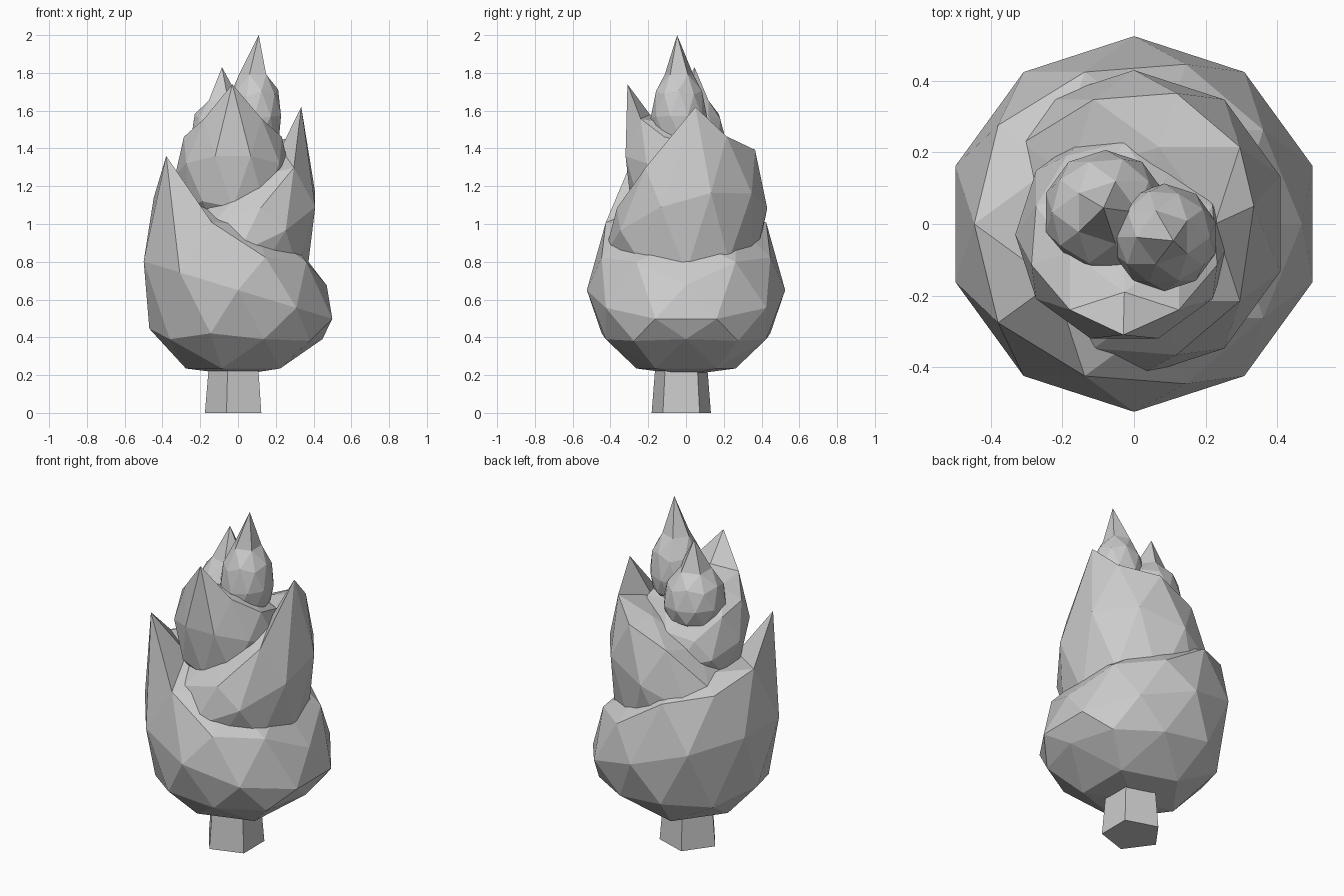
import bpy
import bmesh
from math import cos, sin, radians
from mathutils import Matrix, Vector

cube = bpy.data.objects.get("Cube")
if cube:
    bpy.data.objects.remove(cube, do_unlink=True)

grey = bpy.data.materials.new("plain grey")
grey.use_nodes = True
colour = (0.6, 0.6, 0.6, 1)
grey.diffuse_color = colour
grey.node_tree.nodes["Principled BSDF"].inputs["Base Color"].default_value = colour

# Height and tilt of each ring of a ball, from bottom pole to top pole
LEVELS = (-1, -0.851, -0.526, -0.447, 0, 0.447, 0.526, 0.851, 1)
SWEPT = ((0.2, 0), (0.235, 0), (0.39, 0), (0.41, 0.04), (0.65, 0.16),
         (0.89, 0.24), (0.95, 0.22), (1.03, 0.2), (1.06, 0))
BUD = ((0, 0), (0.03, 0), (0.12, 0), (0.14, 0), (0.28, 0.02),
       (0.47, 0.02), (0.51, 0.02), (0.66, 0), (1, 0))


def finish(name, bm):
    bmesh.ops.recalc_face_normals(bm, faces=bm.faces)
    mesh = bpy.data.meshes.new(name)
    bm.to_mesh(mesh)
    bm.free()
    mesh.materials.append(grey)
    obj = bpy.data.objects.new(name, mesh)
    bpy.context.collection.objects.link(obj)


def tuft(name, centre, radius, base, height, profile, turn, lean, peak, steep=1):
    """Low-poly ball whose rings tilt up towards lean, with one pulled point."""
    bm = bmesh.new()
    bmesh.ops.create_icosphere(bm, subdivisions=2, radius=1,
                               matrix=Matrix.Rotation(radians(turn), 4, "Z"))
    tip_xy = Vector(((peak[0] - centre[0]) / radius, (peak[1] - centre[1]) / radius))
    tip_level = 0.447 if profile is SWEPT else 1
    tip = min((v for v in bm.verts if abs(v.co.z - tip_level) < 0.03),
              key=lambda v: (v.co.xy - tip_xy).length)
    for v in bm.verts:
        ring = min(range(len(LEVELS)), key=lambda i: abs(LEVELS[i] - v.co.z))
        rise, tilt = profile[ring]
        along = v.co.x * cos(radians(lean)) + v.co.y * sin(radians(lean))
        v.co = (centre[0] + radius * v.co.x, centre[1] + radius * v.co.y,
                base + height * (rise + tilt * steep * along))
    tip.co = peak
    finish(name, bm)


# Foliage, stacked from the bottom up
tuft("foliage_bottom", (0, 0), 0.525, 0, 1, SWEPT, 0, 180, (-0.38, -0.276, 1.36))
tuft("foliage_lower", (0, 0), 0.43, 0.41, 0.85, SWEPT, 0, 35, (0.335, 0.05, 1.62), 1.55)
tuft("foliage_middle", (-0.027, -0.03), 0.305, 0.83, 0.66, SWEPT, -90, -90, (-0.03, -0.31, 1.74))
tuft("foliage_upper", (-0.08, 0.032), 0.175, 1.31, 0.52, BUD, 0, 150, (-0.085, 0.045, 1.83))
tuft("foliage_top", (0.085, -0.037), 0.15, 1.39, 0.61, BUD, 36, 0, (0.11, -0.047, 2.0))

# Five-sided trunk
bm = bmesh.new()
bmesh.ops.create_cone(bm, cap_ends=True, segments=5, radius1=0.165, radius2=0.14, depth=0.3)
start = min((v.co for v in bm.verts), key=lambda c: c.z)
angle = Vector((start.x, start.y)).angle_signed(Vector((-1, 0)))
bmesh.ops.rotate(bm, verts=bm.verts, matrix=Matrix.Rotation(-angle, 3, "Z"))
bmesh.ops.translate(bm, verts=bm.verts, vec=(-0.01, -0.025, 0.15))
finish("trunk", bm)
